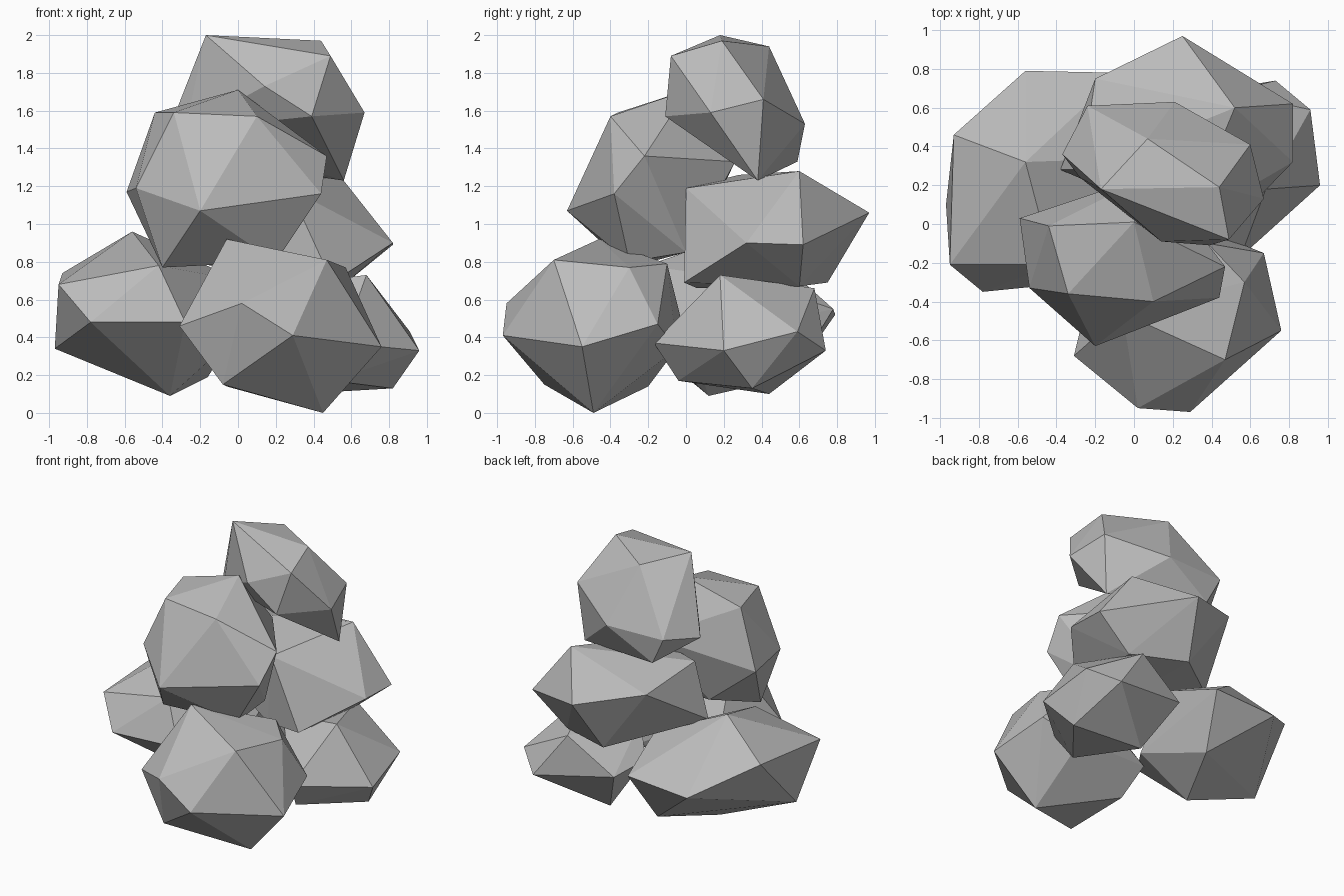
import bpy
import bmesh
from mathutils import Vector

# Remove the default cube
default_cube = bpy.data.objects.get("Cube")
if default_cube:
    bpy.data.objects.remove(default_cube, do_unlink=True)

# Single plain stone colour
stone = bpy.data.materials.new("stone_grey")
stone.use_nodes = True
stone_colour = (0.5, 0.5, 0.5, 1)
stone.diffuse_color = stone_colour
shader = next(node for node in stone.node_tree.nodes if node.type == "BSDF_PRINCIPLED")
shader.inputs["Base Color"].default_value = stone_colour


def rock(name, centre, corners, mirrored=0):
    """Flat-sided convex boulder; its first corners are also mirrored through the centre."""
    middle = Vector(centre)
    points = [Vector(corner) for corner in corners]
    points += [middle * 2 - point for point in points[:mirrored]]

    # Wrap the corners in a convex shell and drop anything left inside
    bm = bmesh.new()
    for point in points:
        bm.verts.new(point)
    bmesh.ops.convex_hull(bm, input=bm.verts[:])
    loose = [vert for vert in bm.verts if not vert.link_faces]
    bmesh.ops.delete(bm, geom=loose, context="VERTS")
    bmesh.ops.recalc_face_normals(bm, faces=bm.faces[:])

    # Put the origin of the boulder at its centre
    bmesh.ops.translate(bm, verts=bm.verts[:], vec=-middle)
    mesh = bpy.data.meshes.new(name)
    bm.to_mesh(mesh)
    bm.free()
    mesh.materials.append(stone)
    boulder = bpy.data.objects.new(name, mesh)
    boulder.location = middle
    bpy.context.collection.objects.link(boulder)
    return boulder


# Bottom layer: three boulders carrying the pile
rock("front_base_rock", (.22, -.5, .46), [
    (.02, -.95, .58), (.29, -.97, .41),
    (.47, -.7, .81), (-.06, -.46, .92), (.57, -.3, .77), (.38, -.1, .79),
    (-.31, -.68, .46), (.76, -.55, .35), (-.08, -.75, .15),
    (.45, -.49, 0), (.67, -.15, .47), (-.06, -.2, .14), (-.17, -.1, .38)], mirrored=2)

rock("right_base_rock", (-.48, .22, .52), [
    (-.97, .1, .34),
    (-.93, .46, .74), (-.56, .32, .96), (-.95, -.21, .68), (-.78, -.35, .48),
    (-.42, -.21, .78), (-.56, .79, .52), (-.36, .12, .09), (-.16, .56, .19),
    (-.07, .78, .55), (-.28, -.3, .48), (-.04, .02, .38)], mirrored=1)

rock("left_base_rock", (.52, .28, .4), [
    (.96, .2, .33), (.82, .35, .13),
    (.91, .59, .43), (.68, .18, .73), (.49, .68, .66),
    (.73, .74, .33), (.55, -.17, .37), (.5, -.04, .17),
    (.31, .44, .1), (.14, .64, .43)], mirrored=2)

# Middle layer: two boulders leaning together
rock("back_middle_rock", (.27, .47, .97), [
    (.52, .6, 1.28), (.82, .62, .89), (.82, .32, .9), (.55, .6, .67),
    (.25, .97, 1.06), (.27, 0, 1.19), (-.2, .75, 1.17), (.5, -.01, .69),
    (.15, .75, .69), (-.27, .28, 1.26), (-.38, .28, .86), (.2, .06, .66)])

rock("front_middle_rock", (-.06, -.18, 1.22), [
    (.1, -.4, 1.57), (-.34, -.36, 1.59),
    (-.2, -.63, 1.07), (.44, -.38, 1.16), (.47, -.22, 1.36),
    (-.54, -.33, 1.19), (-.59, .03, 1.17), (-.44, -.01, 1.59),
    (0, .01, 1.71), (-.4, -.3, .77), (.2, -.3, .8), (.1, .26, 1.33)], mirrored=2)

# Top boulder
rock("top_rock", (.16, .26, 1.62), [
    (-.17, .18, 2), (.44, .19, 1.97), (.49, -.08, 1.89), (.67, .13, 1.59),
    (.39, -.11, 1.57), (.56, .38, 1.23), (.6, .41, 1.66), (.07, .44, 1.94),
    (-.24, .61, 1.53), (-.14, .59, 1.33), (.21, .63, 1.53), (-.37, .36, 1.49),
    (.14, -.09, 1.73), (-.28, .24, 1.5)])
